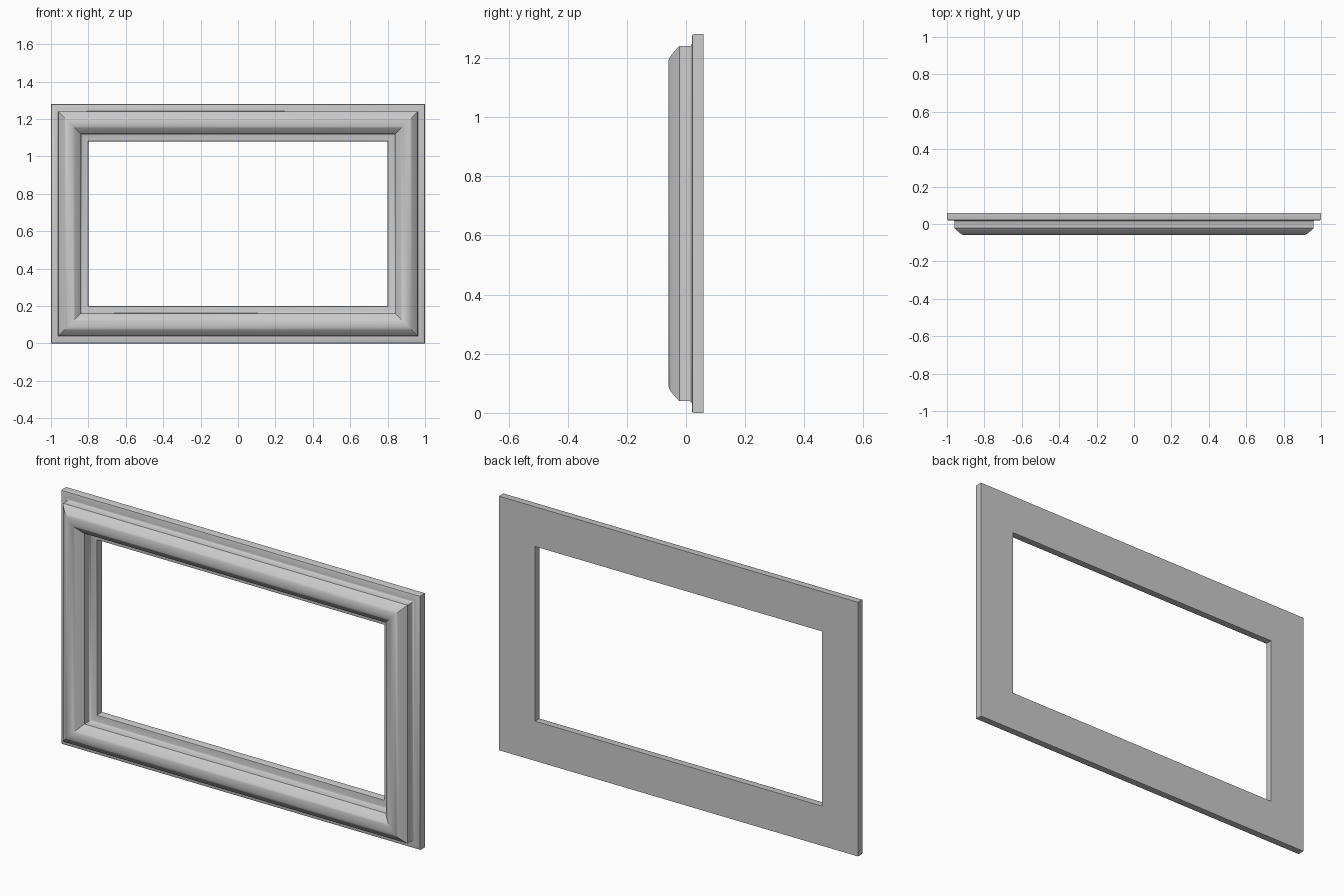
import bpy, bmesh, math

if "Cube" in bpy.data.objects:
    bpy.data.objects.remove(bpy.data.objects["Cube"])

WIDTH, HEIGHT = 2.0, 1.28

# Moulding cross-section: (distance inward from the outer edge, y depth)
half = [(0.0, 0.06), (0.0, 0.027), (0.002, 0.022), (0.006, 0.02), (0.032, 0.02),
        (0.037, 0.018), (0.04, 0.013), (0.04, -0.022), (0.046, -0.029),
        (0.072, -0.051), (0.08, -0.056), (0.09, -0.059)]
profile = half + [(0.1, -0.06)] + [(0.2 - d, y) for d, y in reversed(half)]

# Sweep the section round the four mitred corners
bm = bmesh.new()
rings = []
for sx, sz in [(-1, -1), (1, -1), (1, 1), (-1, 1)]:
    rings.append([bm.verts.new((sx * (WIDTH / 2 - d), y,
                                HEIGHT / 2 + sz * (HEIGHT / 2 - d)))
                  for d, y in profile])
n = len(profile)
for c in range(4):
    a, b = rings[c], rings[(c + 1) % 4]
    for i in range(n):
        j = (i + 1) % n
        bm.faces.new((a[i], b[i], b[j], a[j]))
bmesh.ops.recalc_face_normals(bm, faces=bm.faces)

mesh = bpy.data.meshes.new("picture_frame")
bm.to_mesh(mesh)
bm.free()
frame = bpy.data.objects.new("picture_frame", mesh)
bpy.context.collection.objects.link(frame)

# Smooth moulding with crisp mitres and edges
bpy.context.view_layer.objects.active = frame
frame.select_set(True)
bpy.ops.object.shade_smooth_by_angle(angle=math.radians(40))
